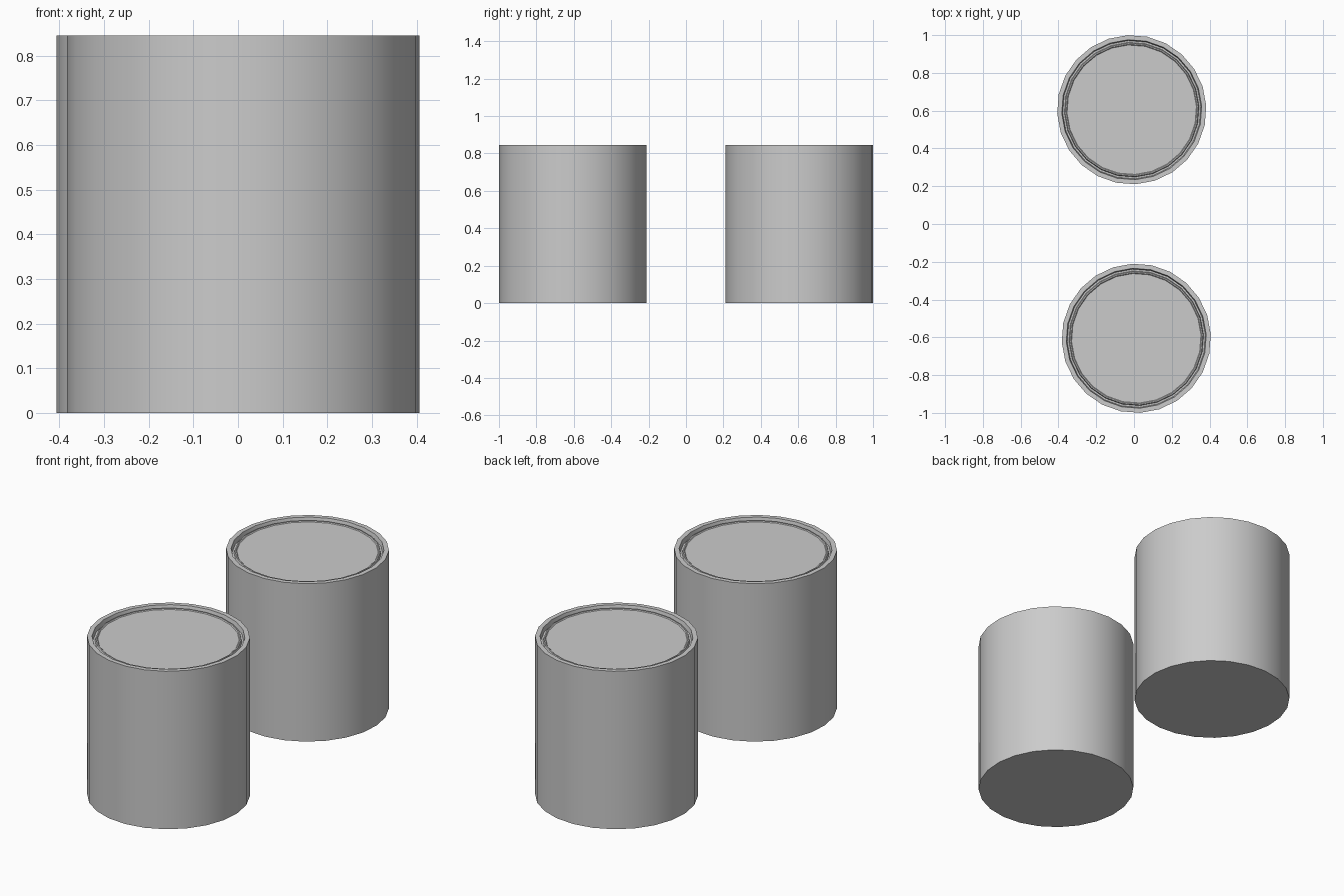
import bpy, bmesh, math

if "Cube" in bpy.data.objects:
    bpy.data.objects.remove(bpy.data.objects["Cube"])

SIDES = 24
# half profile (radius, height) from base centre edge up over the rim to the lid
PROFILE = [(0.395, 0.0), (0.395, 0.845), (0.371, 0.845), (0.366, 0.822),
           (0.357, 0.822), (0.353, 0.836), (0.347, 0.836), (0.343, 0.832)]


def make_can(name, x, y, turn):
    bm = bmesh.new()
    rings = []
    for r, z in PROFILE:
        rings.append([bm.verts.new((r * math.cos(turn + math.tau * i / SIDES),
                                    r * math.sin(turn + math.tau * i / SIDES), z))
                      for i in range(SIDES)])
    for a, b in zip(rings, rings[1:]):
        for i in range(SIDES):
            j = (i + 1) % SIDES
            bm.faces.new((a[i], a[j], b[j], b[i]))
    bm.faces.new(rings[0][::-1])   # base
    bm.faces.new(rings[-1])        # lid
    mesh = bpy.data.meshes.new(name)
    bm.to_mesh(mesh)
    bm.free()
    obj = bpy.data.objects.new(name, mesh)
    obj.location = (x, y, 0)
    bpy.context.collection.objects.link(obj)
    bpy.ops.object.select_all(action='DESELECT')
    obj.select_set(True)
    bpy.context.view_layer.objects.active = obj
    bpy.ops.object.shade_smooth_by_angle(angle=math.radians(30))


# two matching cans, one turned half round
make_can("front_can", 0.012, -0.605, math.radians(3))
make_can("back_can", -0.012, 0.605, math.radians(183))
